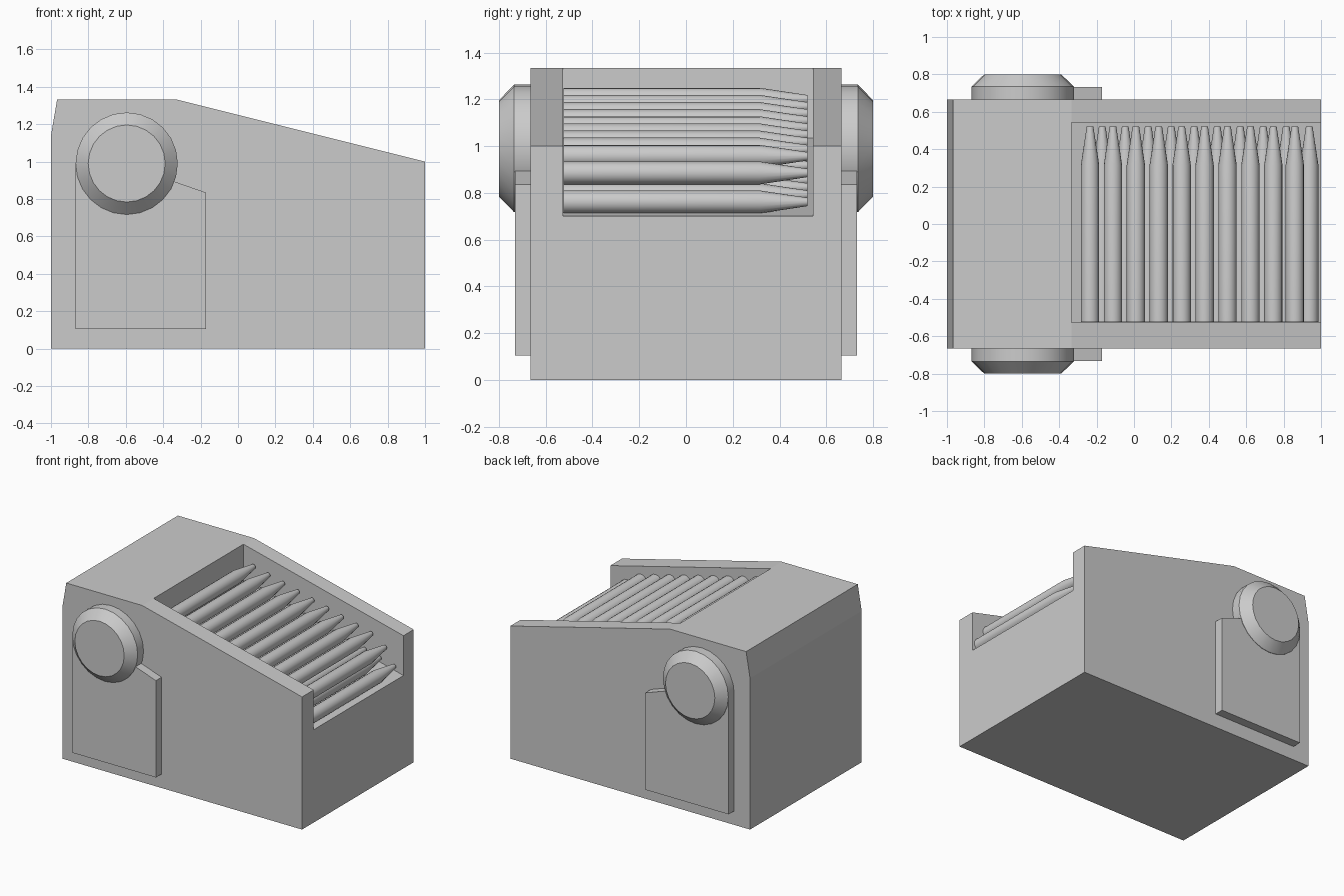
import bpy, bmesh, math

if "Cube" in bpy.data.objects:
    bpy.data.objects.remove(bpy.data.objects["Cube"])


def finish(name, bm, smooth=False):
    bmesh.ops.recalc_face_normals(bm, faces=bm.faces[:])
    mesh = bpy.data.meshes.new(name)
    bm.to_mesh(mesh)
    bm.free()
    ob = bpy.data.objects.new(name, mesh)
    bpy.context.collection.objects.link(ob)
    if smooth:
        bpy.ops.object.select_all(action='DESELECT')
        ob.select_set(True)
        bpy.context.view_layer.objects.active = ob
        bpy.ops.object.shade_smooth_by_angle(angle=math.radians(30))
    return ob


def prism(name, profile, y0, y1):
    """Extrude an x-z profile along y."""
    bm = bmesh.new()
    face = bm.faces.new([bm.verts.new((x, y0, z)) for x, z in profile])
    ext = bmesh.ops.extrude_face_region(bm, geom=[face])
    verts = [v for v in ext['geom'] if isinstance(v, bmesh.types.BMVert)]
    bmesh.ops.translate(bm, verts=verts, vec=(0, y1 - y0, 0))
    return finish(name, bm)


def lathe_y(name, x, z, rings, sides):
    """Capped round part along y from (y, radius) rings."""
    bm = bmesh.new()
    loops = []
    for y, r in rings:
        loops.append([bm.verts.new((x + r * math.cos(2 * math.pi * i / sides), y,
                                    z + r * math.sin(2 * math.pi * i / sides)))
                      for i in range(sides)])
    for a, b in zip(loops, loops[1:]):
        for i in range(sides):
            j = (i + 1) % sides
            bm.faces.new((a[i], a[j], b[j], b[i]))
    bm.faces.new(loops[0])
    bm.faces.new(loops[-1])
    return finish(name, bm, True)


# Box housing with sloped top
body = prism("housing", [(-1, 0), (1, 0), (1, 1.0), (-0.333, 1.333),
                         (-0.967, 1.333), (-1, 1.14)], -0.665, 0.665)

# Open tray cut into the slope
cutter = prism("tray_cutter", [(-0.335, 1.034), (1.1, 0.675), (1.1, 1.5),
                               (-0.335, 1.5)], -0.527, 0.543)
cutter.hide_render = True
cutter.hide_viewport = True
cut = body.modifiers.new("tray", 'BOOLEAN')
cut.operation = 'DIFFERENCE'
cut.solver = 'EXACT'
cut.object = cutter

# Side plates and round bosses, mirrored front/back
for side, s in (("front", -1), ("back", 1)):
    prism(side + "_plate", [(-0.868, 0.105), (-0.172, 0.105), (-0.172, 0.835),
                            (-0.345, 0.895), (-0.595, 0.99), (-0.868, 0.99)],
          s * 0.64, s * 0.732)
    lathe_y(side + "_boss", -0.595, 0.99,
            [(s * 0.64, 0.273), (s * 0.735, 0.273), (s * 0.80, 0.206)], 24)

# Two staggered rows of cartridges following the slope
rounds = [(-0.235 + 0.1225 * i, 1.2 - 0.0305 * i) for i in range(9)]
rounds.append((0.86, 0.885))
rounds += [(-0.17 + 0.123 * i, 1.04 - 0.031 * i) for i in range(10)]
for n, (x, z) in enumerate(rounds):
    lathe_y("cartridge_%02d" % (n + 1), x, z,
            [(-0.525, 0.049), (0.315, 0.049), (0.52, 0.018)], 16)
